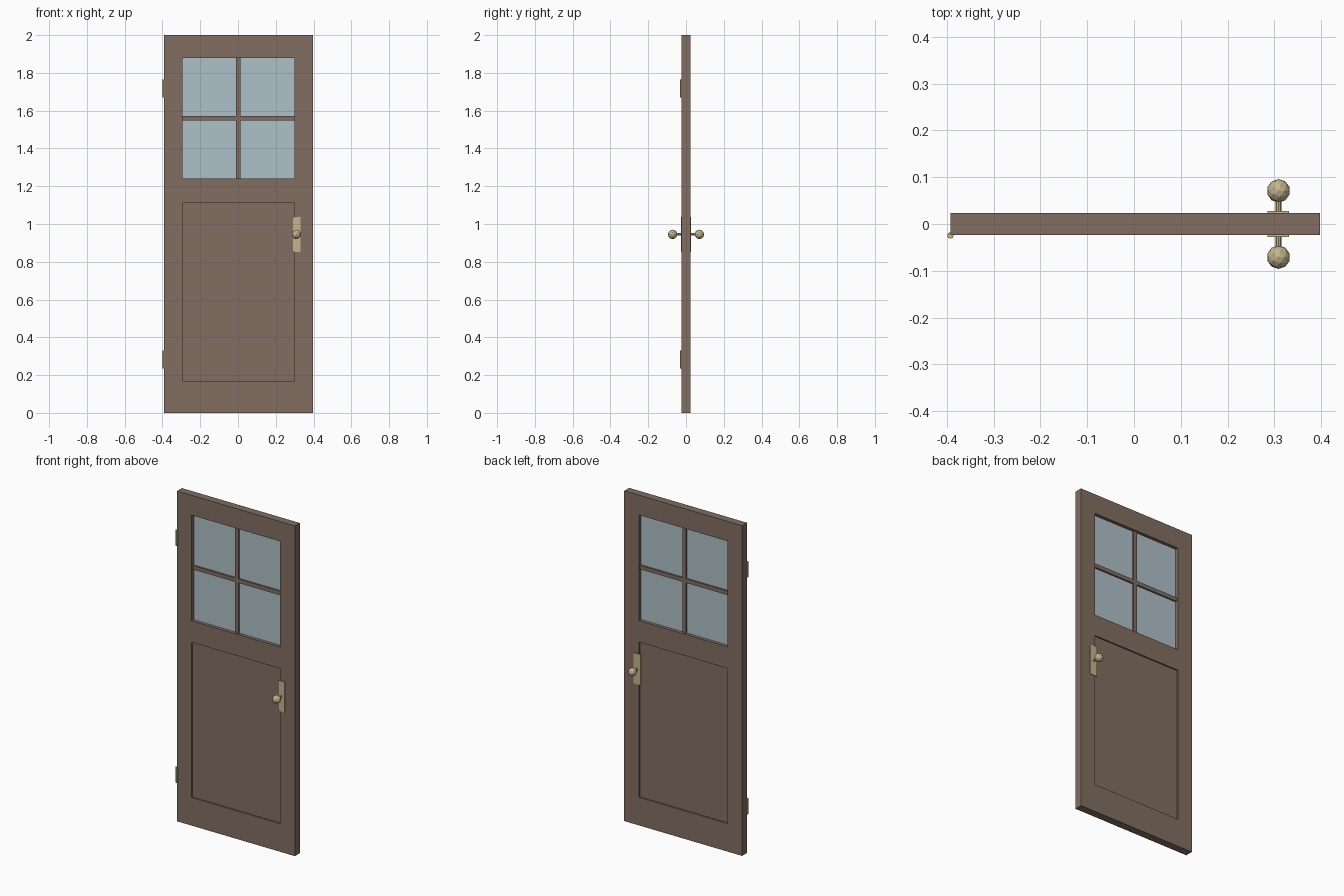
import bpy, bmesh, math
from mathutils import Matrix, Vector

cube = bpy.data.objects.get("Cube")
if cube:
    bpy.data.objects.remove(cube, do_unlink=True)


def material(name, rgb):
    m = bpy.data.materials.new(name)
    m.use_nodes = True
    m.diffuse_color = (*rgb, 1)
    m.node_tree.nodes["Principled BSDF"].inputs["Base Color"].default_value = (*rgb, 1)
    return m


wood = material("brown wood", (0.22, 0.155, 0.12))
glass = material("pale blue glass", (0.43, 0.53, 0.58))
brass = material("dull brass", (0.56, 0.46, 0.27))


def finish(name, bm, mat):
    bmesh.ops.recalc_face_normals(bm, faces=bm.faces)
    mesh = bpy.data.meshes.new(name)
    bm.to_mesh(mesh)
    bm.free()
    mesh.materials.append(mat)
    ob = bpy.data.objects.new(name, mesh)
    bpy.context.collection.objects.link(ob)
    return ob


def box(name, mat, x, y, z):
    """Box from (low, high) ranges on each axis."""
    bm = bmesh.new()
    spans = (x, y, z)
    size = [b - a for a, b in spans]
    mid = Vector([(a + b) / 2 for a, b in spans])
    bmesh.ops.create_cube(bm, size=1, matrix=Matrix.Translation(mid) @ Matrix.Diagonal((*size, 1)))
    return finish(name, bm, mat)


def rod(name, mat, radius, length, centre, turn=0, sides=8):
    bm = bmesh.new()
    place = Matrix.Translation(centre) @ Matrix.Rotation(turn, 4, "X")
    bmesh.ops.create_cone(bm, cap_ends=True, segments=sides, radius1=radius,
                          radius2=radius, depth=length, matrix=place)
    return finish(name, bm, mat)


HALF = 0.0235                        # half the door thickness
MID = 0.0025                         # door centre line
LEFT, RIGHT = MID - 0.296, MID + 0.296
PANEL = (0.17, 1.11)
WINDOW = (1.24, 1.88)

# Door frame: a sheet with two openings, extruded to thickness
xs = (MID - 0.395, LEFT, RIGHT, MID + 0.395)
zs = (0, *PANEL, *WINDOW, 2)
bm = bmesh.new()
grid = [[bm.verts.new((x, -HALF, z)) for z in zs] for x in xs]
for i in range(len(xs) - 1):
    for j in range(len(zs) - 1):
        if i == 1 and j in (1, 3):
            continue
        bm.faces.new((grid[i][j], grid[i + 1][j], grid[i + 1][j + 1], grid[i][j + 1]))
back = bmesh.ops.extrude_face_region(bm, geom=bm.faces[:])["geom"]
bmesh.ops.translate(bm, vec=(0, 2 * HALF, 0),
                    verts=[g for g in back if isinstance(g, bmesh.types.BMVert)])
finish("door_frame", bm, wood)

# Recessed lower panel, glass and glazing bars
box("lower_panel", wood, (LEFT, RIGHT), (-0.015, 0.015), PANEL)
box("window_glass", glass, (LEFT, RIGHT), (-0.004, 0.004), WINDOW)
box("upright_glazing_bar", wood, (MID - 0.012, MID + 0.012), (-0.014, 0.014), WINDOW)
box("cross_glazing_bar", wood, (LEFT, RIGHT), (-0.014, 0.014), (1.548, 1.572))

# Knob sets on both faces
KNOB_X, KNOB_Z = 0.309, 0.945
for side, label in ((-1, "front"), (1, "back")):
    box(label + "_lock_plate", brass, (KNOB_X - 0.023, KNOB_X + 0.023),
        sorted((side * HALF, side * (HALF + 0.004))), (0.853, 1.038))
    rod(label + "_knob_stem", brass, 0.0065, 0.04, (KNOB_X, side * 0.043, KNOB_Z), math.pi / 2)
    bm = bmesh.new()
    bmesh.ops.create_icosphere(bm, subdivisions=2, radius=0.025,
                               matrix=Matrix.Translation((KNOB_X, side * 0.071, KNOB_Z)))
    finish(label + "_knob", bm, brass)

# Hinge pins on the front corner
for label, z in (("lower", 0.283), ("upper", 1.718)):
    rod(label + "_hinge", brass, 0.007, 0.094, (MID - 0.395, -HALF - 0.001, z))
